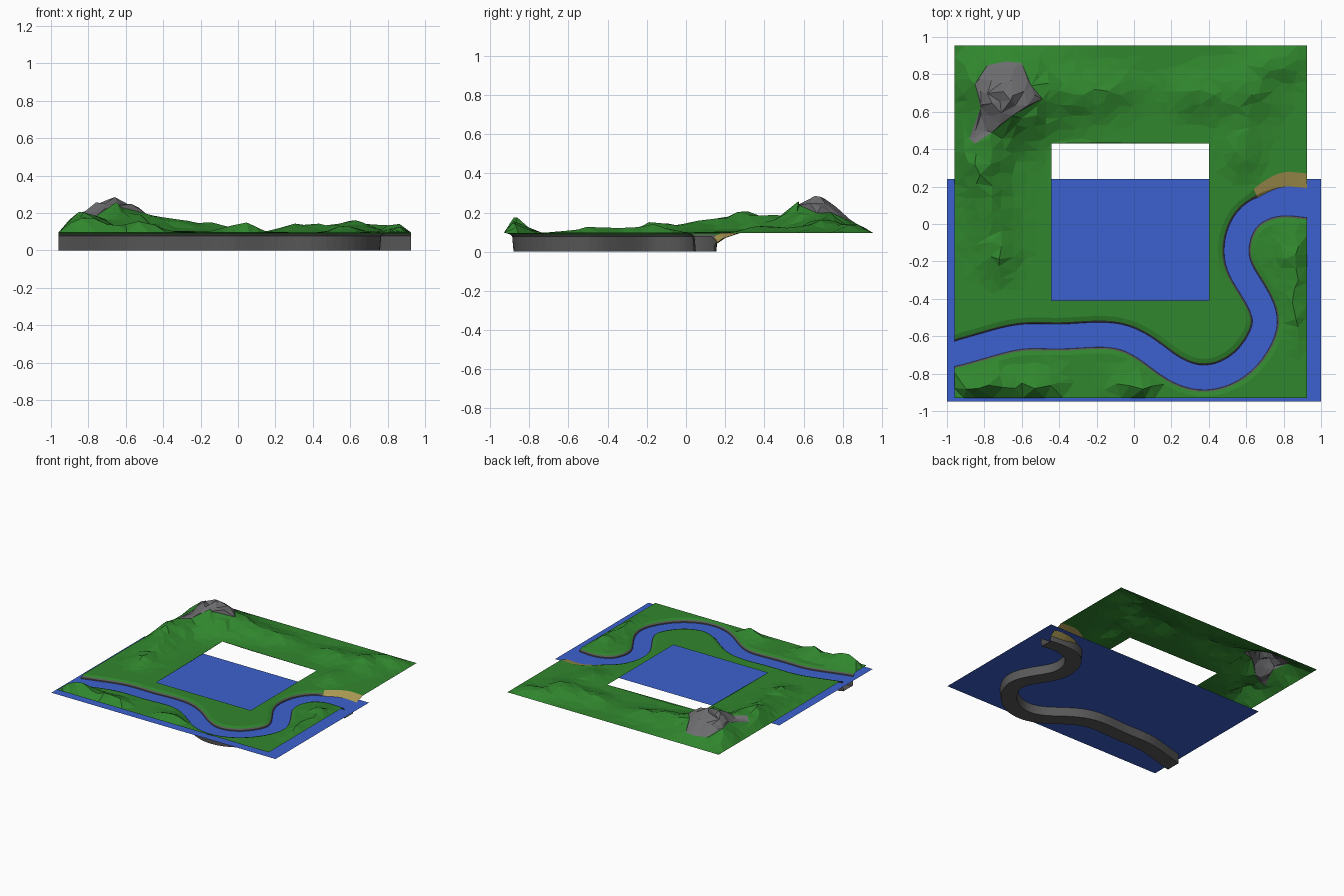
import bpy, math, random
from mathutils import Vector, geometry

if "Cube" in bpy.data.objects:
    bpy.data.objects.remove(bpy.data.objects["Cube"])

random.seed(4)
X0, X1, Y0, Y1 = -0.96, 0.925, -0.93, 0.955
BASE, WATER = 0.096, 0.07


def material(name, rgb):
    m = bpy.data.materials.new(name)
    m.diffuse_color = (*rgb, 1)
    m.use_nodes = True
    m.node_tree.nodes["Principled BSDF"].inputs["Base Color"].default_value = m.diffuse_color
    return m


GRASS = material("grass", (0.03, 0.24, 0.027))
ROCK = material("rock", (0.15, 0.15, 0.16))
BED = material("dark_stone", (0.10, 0.10, 0.10))
SAND = material("sand", (0.42, 0.33, 0.09))
BLUE = material("water", (0.045, 0.12, 0.62))


def build(name, verts, faces, mat):
    used = sorted({i for f in faces for i in f})
    remap = {v: i for i, v in enumerate(used)}
    me = bpy.data.meshes.new(name)
    me.from_pydata([verts[i] for i in used], [], [[remap[i] for i in f] for f in faces])
    me.materials.append(mat)
    ob = bpy.data.objects.new(name, me)
    bpy.context.collection.objects.link(ob)
    return ob


def inside(p, poly):
    hit = False
    for a, b in zip(poly, poly[1:] + poly[:1]):
        if (a[1] > p[1]) != (b[1] > p[1]):
            if p[0] < a[0] + (p[1] - a[1]) * (b[0] - a[0]) / (b[1] - a[1]):
                hit = not hit
    return hit


# river centre line: smooth curve through a few points
ctrl = [Vector(p) for p in [
    (-0.96, -0.695), (-0.8, -0.65), (-0.6, -0.597), (-0.4, -0.605), (-0.2, -0.59),
    (-0.05, -0.605), (0.08, -0.675), (0.21, -0.775), (0.35, -0.825), (0.49, -0.80),
    (0.61, -0.715), (0.693, -0.58), (0.697, -0.475), (0.64, -0.36), (0.57, -0.25),
    (0.545, -0.15), (0.565, -0.04), (0.62, 0.045), (0.71, 0.095), (0.81, 0.113), (0.925, 0.10)]]
path = []
for i in range(len(ctrl) - 1):
    a, b, c, d = (ctrl[max(0, min(len(ctrl) - 1, i + k))] for k in (-1, 0, 1, 2))
    for s in range(4):
        t = s / 4
        path.append(0.5 * (2 * b + (c - a) * t + (2 * a - 5 * b + 4 * c - d) * t * t
                           + (3 * b - a - 3 * c + d) * t ** 3))
path.append(ctrl[-1])
for _ in range(4):
    path = [path[0]] + [(path[i - 1] + 2 * path[i] + path[i + 1]) / 4
                        for i in range(1, len(path) - 1)] + [path[-1]]

# channel cross-section, left bank to right bank; the left bank widens to a beach at the end
SIDE = [(0.10, BASE), (0.076, 0.088), (0.067, 0.078), (0.06, 0.0)]
BEACH = [(0.168, BASE), (0.09, WATER), (0.047, 0.04), (0.045, 0.0)]
n = len(path)
rows = []
for i, p in enumerate(path):
    t = path[min(i + 1, n - 1)] - path[max(i - 1, 0)]
    nrm = Vector((0, 1)) if i in (0, n - 1) else Vector((-t.y, t.x)).normalized()
    k = max(0, min(1, (p.x - 0.66) / 0.14)) if p.y > 0.03 else 0
    sec = [(a[0] + (b[0] - a[0]) * k, a[1] + (b[1] - a[1]) * k) for a, b in zip(SIDE, BEACH)]
    sec += [(-o, z) for o, z in reversed(SIDE)]
    rows.append([(min(X1, max(X0, p.x + nrm.x * o)), p.y + nrm.y * o, z) for o, z in sec])
w = len(rows[0])
rv = [v for r in rows for v in r]
banks, bed, beach = [], [], []
for i in range(n - 1):
    sandy = path[i].y > 0.03 and path[i].x > 0.68
    for j in range(w - 1):
        f = (i * w + j, (i + 1) * w + j, (i + 1) * w + j + 1, i * w + j + 1)
        if j < 2 and sandy:
            beach.append(f)
        elif j in (0, w - 2):
            banks.append(f)
        else:
            bed.append(f)
build("river_banks", rv, [f[::-1] for f in banks], GRASS)
build("river_bed", rv, [f[::-1] for f in bed], BED)
build("beach", rv, [f[::-1] for f in beach], SAND)

# terrain outlines
left = [r[0][:2] for r in rows]
right = [r[-1][:2] for r in rows]
channel = left + right[::-1]
outer = [(X0, Y0), (X1, Y0), (X1, Y1), (X0, Y1)]
hole = [(-0.44, -0.41), (0.40, -0.41), (0.40, 0.43), (-0.44, 0.43)]
crag = [(-0.78, 0.85), (-0.68, 0.87), (-0.6, 0.86), (-0.55, 0.74), (-0.49, 0.67), (-0.65, 0.58),
        (-0.76, 0.49), (-0.85, 0.43), (-0.88, 0.46), (-0.82, 0.62), (-0.85, 0.75)]

# hills: centre x, centre y, spread x, spread y, height
HILLS = [(-0.67, 0.66, 0.13, 0.13, 0.18), (-0.86, 0.76, 0.06, 0.08, 0.05),
         (-0.82, 0.32, 0.09, 0.12, 0.105), (-0.77, 0.06, 0.09, 0.11, 0.055),
         (-0.72, -0.17, 0.06, 0.08, 0.05), (-0.36, 0.70, 0.15, 0.09, 0.065),
         (-0.10, 0.72, 0.10, 0.06, 0.03), (0.36, 0.70, 0.11, 0.07, 0.05),
         (0.62, 0.71, 0.09, 0.10, 0.06), (0.58, 0.40, 0.06, 0.09, 0.04),
         (0.77, 0.86, 0.09, 0.05, 0.04), (0.84, -0.15, 0.05, 0.07, 0.045),
         (0.86, -0.42, 0.05, 0.14, 0.035), (-0.82, -0.86, 0.11, 0.05, 0.08),
         (-0.52, -0.86, 0.08, 0.05, 0.06), (0.04, -0.86, 0.09, 0.05, 0.06)]


def bank_dist(x, y):
    return min(math.hypot(x - a, y - b) for a, b in channel)


def height(x, y):
    h = sum(a * math.exp(-0.5 * (((x - cx) / sx) ** 2 + ((y - cy) / sy) ** 2))
            for cx, cy, sx, sy, a in HILLS)
    edge = min(x - X0, X1 - x, y - Y0, Y1 - y)
    h *= min(1, max(0, edge) / 0.05) * min(1, bank_dist(x, y) / 0.07)
    h = 0 if h < 0.004 else h * random.uniform(0.82, 1.1)
    return min(BASE + h, 0.285)


# triangulate outlines plus a jittered grid
pts, edges = [], []
for loop, closed in ((outer, 1), (hole, 1), (crag, 1), (left, 0), (right, 0)):
    s = len(pts)
    pts += loop
    edges += [(s + i, s + (i + 1) % len(loop)) for i in range(len(loop) - 1 + closed)]
pts.append((-0.66, 0.66))
N = 30
for i in range(N + 1):
    for j in range(N + 1):
        jx = random.uniform(-0.018, 0.018) if 0 < i < N else 0
        jy = random.uniform(-0.018, 0.018) if 0 < j < N else 0
        x, y = X0 + (X1 - X0) * i / N + jx, Y0 + (Y1 - Y0) * j / N + jy
        if inside((x, y), channel) or bank_dist(x, y) < 0.025 or inside((x, y), hole):
            continue
        pts.append((x, y))
co, _, tris = geometry.delaunay_2d_cdt([Vector(p) for p in pts], edges, [], 0, 1e-5)[:3]
verts = [(p.x, p.y, height(p.x, p.y)) for p in co]
grass, rock = [], []
for f in tris:
    c = sum((co[i] for i in f), Vector((0, 0))) / len(f)
    if inside(c, hole) or inside(c, channel):
        continue
    (rock if inside(c, crag) else grass).append(f)
build("grass_terrain", verts, grass, GRASS)
build("rocky_peak", verts, rock, ROCK)

# water sheet
build("water", [(-1, -0.95, WATER), (1, -0.95, WATER), (1, 0.24, WATER), (-1, 0.24, WATER)],
      [(0, 1, 2, 3)], BLUE)
